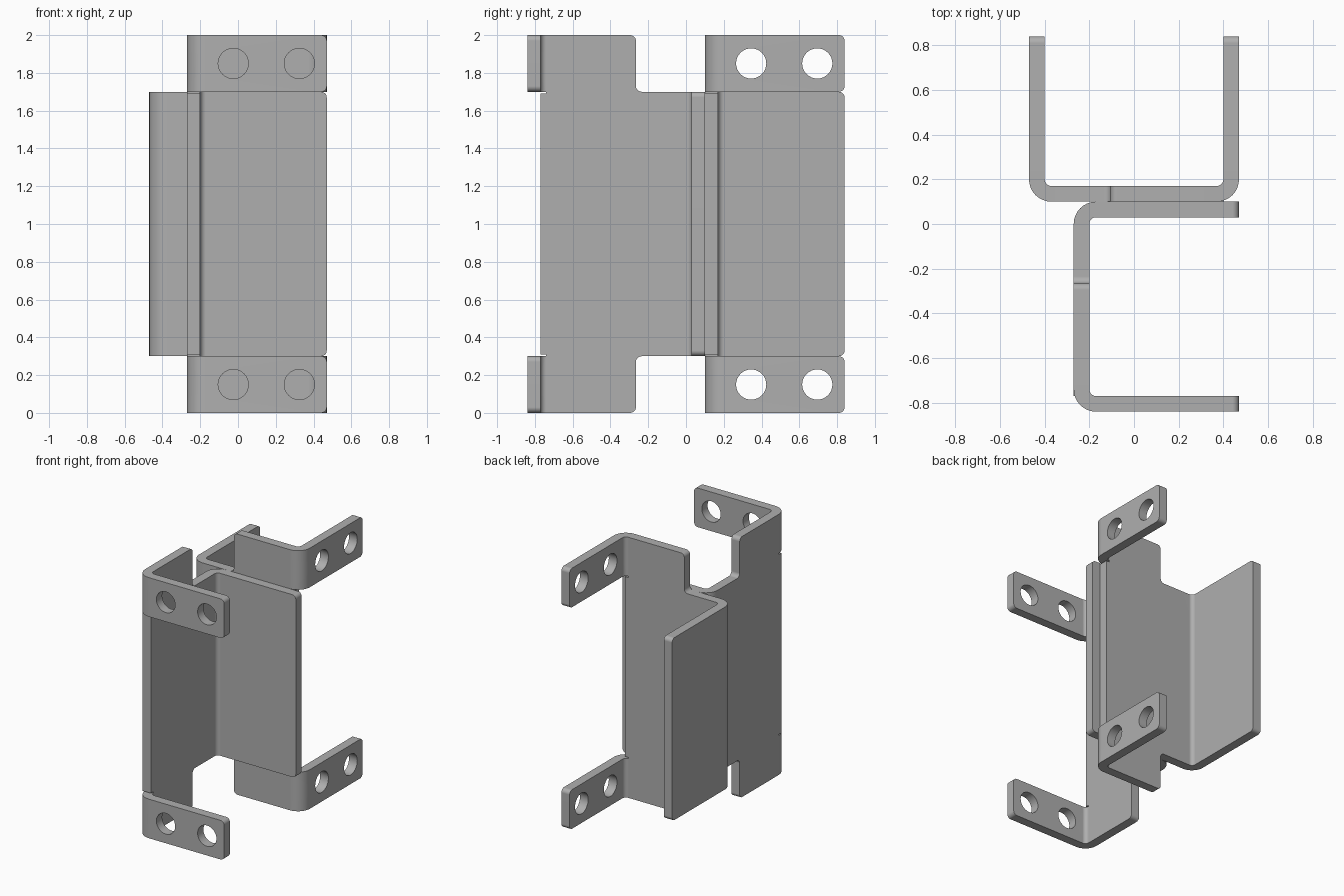
import bpy, bmesh
from math import pi, sin, cos, radians
from mathutils import Vector

cube = bpy.data.objects.get("Cube")
if cube:
    bpy.data.objects.remove(cube, do_unlink=True)

# Sheet dimensions
THICK, BEND, ROUND = 0.07, 0.10, 0.03
ARM, WEB, HEIGHT, TAB = 0.74, 0.94, 2.0, 0.30
ARC = BEND * pi / 2
S1 = ARM - BEND              # first bend starts
S2 = S1 + ARC                # first bend ends
S3 = S2 + WEB - 2 * BEND     # second bend starts
S4 = S3 + ARC                # second bend ends
END = S4 + ARM - BEND
STEP = S2 + 0.475
SLIT = 0.01


def rounded(points, steps=5):
    """Outline with each corner (s, z, radius) rounded."""
    out = []
    for i, (s, z, r) in enumerate(points):
        p = Vector((s, z))
        if not r:
            out.append(p)
            continue
        a = (Vector(points[i - 1][:2]) - p).normalized() * r
        b = (Vector(points[(i + 1) % len(points)][:2]) - p).normalized() * r
        for k in range(steps + 1):
            t = k / steps * pi / 2
            out.append(p + a * (1 - sin(t)) + b * (1 - cos(t)))
    return out


def bend(co):
    """Fold a flat point (along, height, depth) into the channel shape."""
    s, z, t = co
    r = BEND - t
    in_window = TAB + SLIT / 2 < z < HEIGHT - TAB - SLIT / 2
    if s <= S1:
        x, y = ARM - s, t
    elif s < S2 and not in_window:
        a = (s - S1) / BEND
        x, y = BEND - r * sin(a), BEND - r * cos(a)
    elif s <= S3:
        x, y = t, BEND + s - S2
    elif s < S4:
        a = (s - S3) / BEND
        x, y = BEND - r * cos(a), WEB - BEND + r * sin(a)
    else:
        x, y = BEND + s - S4, WEB - t
    return Vector((x, y, z))


def bracket_mesh():
    # Flat pattern, mirrored about mid height
    half = [(S2 - 0.03, TAB + SLIT, 0), (S2, TAB + SLIT, 0), (S2, TAB, 0),
            (0, TAB, ROUND), (0, 0, ROUND), (STEP, 0, ROUND),
            (STEP, TAB, ROUND), (END, TAB, ROUND)]
    outline = half + [(s, HEIGHT - z, r) for s, z, r in reversed(half)]
    loops = [rounded(outline)]
    # Bolt holes in both tabs
    for s in (0.145, 0.495):
        for z in (TAB / 2, HEIGHT - TAB / 2):
            loops.append([Vector((s + 0.08 * cos(k * pi / 16), z + 0.08 * sin(k * pi / 16)))
                          for k in range(32)])
    bm = bmesh.new()
    for loop in loops:
        vs = [bm.verts.new((p.x, p.y, 0)) for p in loop]
        for i, v in enumerate(vs):
            bm.edges.new((vs[i - 1], v))
    bmesh.ops.triangle_fill(bm, use_beauty=True, edges=bm.edges[:], normal=(0, 0, 1))
    # Fold lines
    for start in (S1, S3):
        for k in range(9):
            bmesh.ops.bisect_plane(bm, geom=bm.verts[:] + bm.edges[:] + bm.faces[:], dist=1e-5,
                                   plane_co=(start + ARC * k / 8, 0, 0), plane_no=(1, 0, 0))
    # Thickness, then folding
    ext = bmesh.ops.extrude_face_region(bm, geom=bm.faces[:])
    for g in ext["geom"]:
        if isinstance(g, bmesh.types.BMVert):
            g.co.z += THICK
    for v in bm.verts:
        v.co = bend(v.co)
    bmesh.ops.recalc_face_normals(bm, faces=bm.faces[:])
    me = bpy.data.meshes.new("folded_bracket")
    bm.to_mesh(me)
    bm.free()
    return me


steel = bpy.data.materials.new("grey_steel")
steel.use_nodes = True
colour = (0.43, 0.43, 0.43, 1)
steel.diffuse_color = colour
steel.node_tree.nodes["Principled BSDF"].inputs["Base Color"].default_value = colour

mesh = bracket_mesh()
mesh.materials.append(steel)

# The same bracket twice, the rear one turned a quarter
for name, loc, turn in (("front_bracket", (-0.27, -0.84, 0), 0),
                        ("rear_bracket", (0.47, 0.10, 0), 90)):
    ob = bpy.data.objects.new(name, mesh)
    bpy.context.collection.objects.link(ob)
    ob.location = loc
    ob.rotation_euler.z = radians(turn)
    if not turn:
        bpy.context.view_layer.objects.active = ob
        ob.select_set(True)
        bpy.ops.object.shade_smooth_by_angle(angle=radians(30))
    ob.modifiers.new("even_shading", 'WEIGHTED_NORMAL').keep_sharp = True
